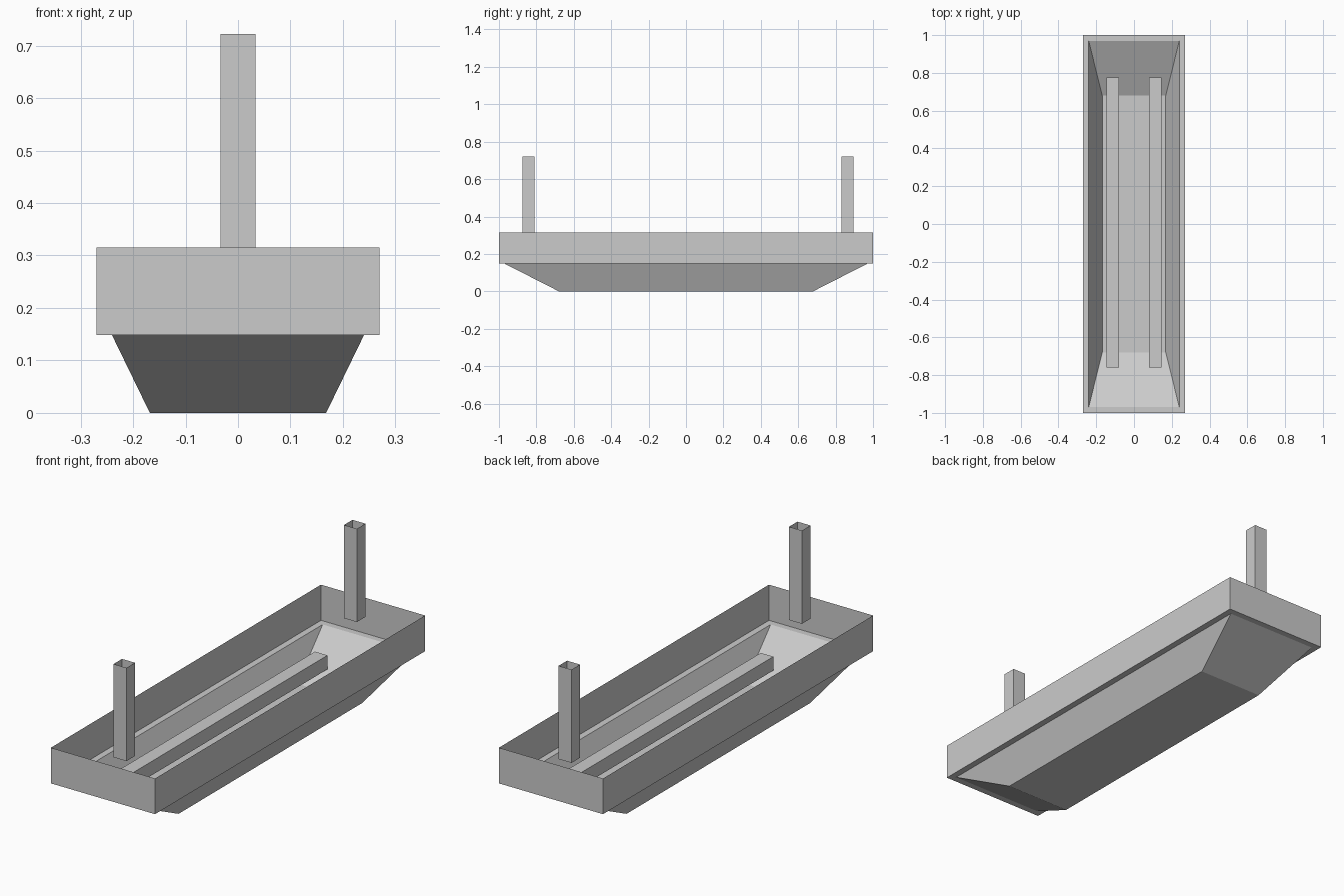
import bpy, bmesh
from math import radians

if "Cube" in bpy.data.objects:
    bpy.data.objects.remove(bpy.data.objects["Cube"])


def loft(name, rings, cap_bottom=False, loc=(0, 0, 0), rot=(0, 0, 0)):
    """Thin sheet skinned through rectangular rings of (half_x, half_y, z)."""
    bm = bmesh.new()
    loops = [[bm.verts.new((sx * hx, sy * hy, z))
              for sx, sy in ((-1, -1), (1, -1), (1, 1), (-1, 1))]
             for hx, hy, z in rings]
    for low, high in zip(loops, loops[1:]):
        for i in range(4):
            j = (i + 1) % 4
            bm.faces.new((low[i], low[j], high[j], high[i]))
    if cap_bottom:
        bm.faces.new(loops[0][::-1])
    mesh = bpy.data.meshes.new(name)
    bm.to_mesh(mesh)
    bm.free()
    obj = bpy.data.objects.new(name, mesh)
    obj.location, obj.rotation_euler = loc, rot
    bpy.context.collection.objects.link(obj)
    return obj


# Tapered hull, narrow ledge and upright side walls, open on top
loft("hull", [(0.168, 0.68, 0), (0.24, 0.97, 0.148),
              (0.27, 1.0, 0.148), (0.27, 1.0, 0.315)], cap_bottom=True)

# Hollow square posts at each end
for name, y in (("front_post", -0.842), ("back_post", 0.864)):
    loft(name, [(0.0335, 0.0315, 0.285), (0.0335, 0.0315, 0.722)], loc=(0, y, 0))

# Two hollow rails lying lengthwise just above the floor
for name, x in (("left_rail", -0.112), ("right_rail", 0.112)):
    loft(name, [(0.0325, 0.0325, -0.768), (0.0325, 0.0325, 0.768)],
         loc=(x, 0.008, 0.088), rot=(radians(90), 0, 0))
